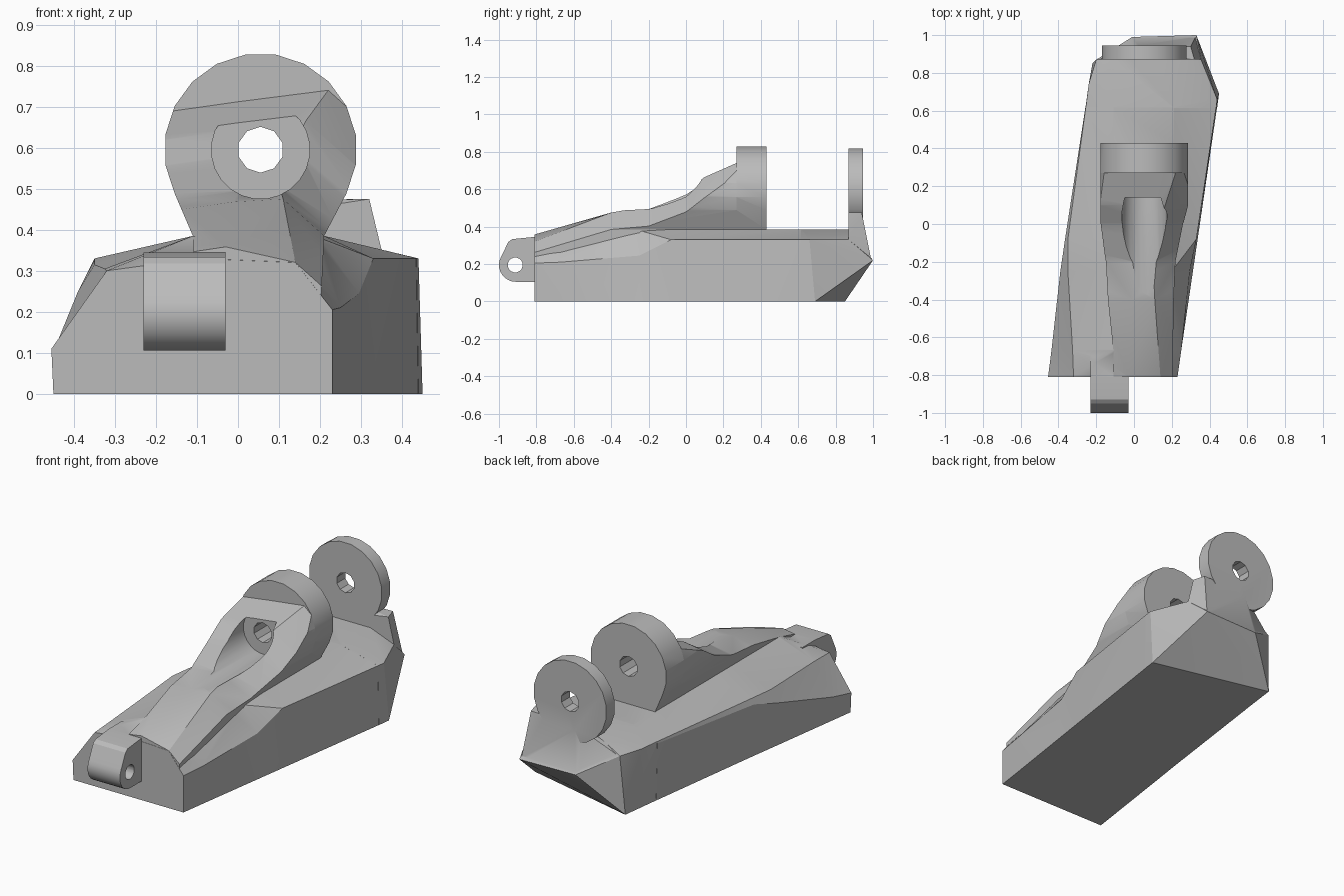
import bpy, bmesh
from math import sin, cos, radians
from mathutils import Vector

if "Cube" in bpy.data.objects:
    bpy.data.objects.remove(bpy.data.objects["Cube"])

grey = bpy.data.materials.new("plain grey")
grey.use_nodes = True
grey.diffuse_color = (0.5, 0.5, 0.5, 1)
grey.node_tree.nodes["Principled BSDF"].inputs["Base Color"].default_value = (0.5, 0.5, 0.5, 1)


def finish(name, bm):
    bmesh.ops.recalc_face_normals(bm, faces=bm.faces)
    mesh = bpy.data.meshes.new(name)
    bm.to_mesh(mesh)
    bm.free()
    mesh.materials.append(grey)
    ob = bpy.data.objects.new(name, mesh)
    bpy.context.collection.objects.link(ob)
    return ob


def loft(name, rings):
    """Skin matching closed rings of 3D points and cap both ends."""
    bm = bmesh.new()
    rows = [[bm.verts.new(p) for p in ring] for ring in rings]
    n = len(rows[0])
    for a, b in zip(rows, rows[1:]):
        for i in range(n):
            j = (i + 1) % n
            bm.faces.new((a[i], a[j], b[j], b[i]))
    bm.faces.new(rows[0])
    bm.faces.new(rows[-1])
    bmesh.ops.triangulate(bm, faces=[f for f in bm.faces if len(f.verts) == 4])
    return finish(name, bm)


def along_y(name, profile, y0, y1):
    return loft(name, [[(x, y, z) for x, z in profile] for y in (y0, y1)])


def along_x(name, profile, x0, x1):
    return loft(name, [[(x, y, z) for y, z in profile] for x in (x0, x1)])


def hull(name, points):
    bm = bmesh.new()
    verts = [bm.verts.new(p) for p in points]
    res = bmesh.ops.convex_hull(bm, input=verts)
    inner = [v for v in res["geom_interior"] if isinstance(v, bmesh.types.BMVert)]
    bmesh.ops.delete(bm, geom=inner, context='VERTS')
    return finish(name, bm)


def arc(cx, cz, r, start, end, steps):
    angles = [radians(start + (end - start) * i / steps) for i in range(steps + 1)]
    return [(cx + r * cos(a), cz + r * sin(a)) for a in angles]


def circle(cx, cz, r, sides):
    return arc(cx, cz, r, 180 / sides, 360 + 180 / sides, sides)[:-1]


def combine(target, tool, operation):
    mod = target.modifiers.new("combine", 'BOOLEAN')
    mod.operation = operation
    mod.solver = 'EXACT'
    mod.object = tool
    bpy.context.view_layer.objects.active = target
    bpy.ops.object.modifier_apply(modifier=mod.name)
    bpy.data.objects.remove(tool)


# Long base: bottom, flank, shoulder and spine points at each station
stations = {
    -0.81: [(-.45, 0), (-.455, .11), (-.32, .30), (-.10, .33), (.14, .32), (.23, .205), (.23, 0)],
    -0.67: [(-.43, 0), (-.437, .135), (-.325, .305), (-.11, .385), (.12, .36), (.25, .21), (.25, 0)],
    -0.25: [(-.37, 0), (-.39, .25), (-.35, .315), (-.11, .385), (.2, .38), (.295, .245), (.312, 0)],
    -0.08: [(-.345, 0), (-.365, .30), (-.35, .33), (-.11, .385), (.21, .385), (.33, .33), (.337, 0)],
    0.62: [(-.25, 0), (-.257, .32), (-.255, .33), (-.11, .385), (.21, .385), (.435, .33), (.44, 0)],
}
body = loft("body", [[(x, y, z) for x, z in pts] for y, pts in stations.items()])

# Faceted tail, and the raised foot of the rear lug
tail = hull("tail", [(x, .615, z) for x, z in stations[0.62]] + [
    (-.22, .85, 0), (.45, .69, 0), (.33, 1, .22), (-.01, .99, .22), (-.24, .74, .33),
    (-.2, .87, .33), (.44, .66, .33), (.355, .87, .33), (-.11, .87, .385), (.21, .87, .385)])
foot = hull("rear_foot", [
    (.355, .87, .33), (.32, .87, .475), (.30, .94, .475), (.325, .99, .225), (-.01, .985, .22),
    (-.19, .87, .33), (-.11, .87, .385), (-.03, .87, .42), (.03, .94, .47)])

# Front lug with an upright round eye on a waisted neck
CX, CZ, R = .055, .595, .235
neck = arc(CX, CZ, R, -27, 207, 13) + [(-.11, .385), (-.10, .17), (.20, .17), (.21, .385)]
mast = along_y("mast", neck, .27, .43)

# Sloping fairing ahead of the lug: the same outline trimmed by a ridged wedge
fairing = along_y("fairing", neck, -.809, .29)
ridge = [(-.9, -.05, .335, .14, .30), (-.81, -.03, .358, .14, .32), (-.4, -.01, .468, .11, .475),
         (-.2, 0, .495, .10, .51), (0, 0, .58, .13, .595), (.1, 0, .645, .165, .665),
         (.27, 0, .712, .22, .74), (.271, 0, .712, .22, .74)]
wedge = loft("wedge", [
    [(-.6, y, -.1), (-.6, y, zc - .085), (xc, y, zc), (xe, y, ze), (xe + .4, y, ze - .36), (xe + .4, y, -.1)]
    for y, xc, zc, xe, ze in ridge])
combine(fairing, wedge, 'INTERSECT')

# Thin rear lug and the small cross lug at the nose
rear_lug = along_y("rear_lug", circle(CX, CZ, .226, 20), .87, .945)
nose_profile = [(-.7, .105), (-.91, .105)] + arc(-.91, .195, .09, -105, -210, 8) + [
    (-.95, .318), (-.93, .333), (-.81, .345), (-.7, .345)]
nose_lug = along_x("nose_lug", nose_profile, -.23, -.03)

for part in (tail, foot, mast, fairing, rear_lug, nose_lug):
    combine(body, part, 'UNION')

# Round scoop in the fairing, then the pin holes
combine(body, along_y("scoop", circle(CX, CZ, .12, 24), -.7, .14), 'DIFFERENCE')
combine(body, along_y("pin_hole", circle(CX, CZ, .056, 10), .05, 1.2), 'DIFFERENCE')
combine(body, along_x("nose_hole", circle(-.913, .195, .04, 16), -.4, .1), 'DIFFERENCE')

# Tidy and shade
bm = bmesh.new()
bm.from_mesh(body.data)
bmesh.ops.remove_doubles(bm, verts=bm.verts, dist=0.0005)
bm.to_mesh(body.data)
bm.free()
body.data.materials.clear()
body.data.materials.append(grey)
for face in body.data.polygons:
    face.material_index = 0
bpy.ops.object.select_all(action='DESELECT')
body.select_set(True)
bpy.context.view_layer.objects.active = body
bpy.ops.object.shade_smooth_by_angle(angle=radians(25))
